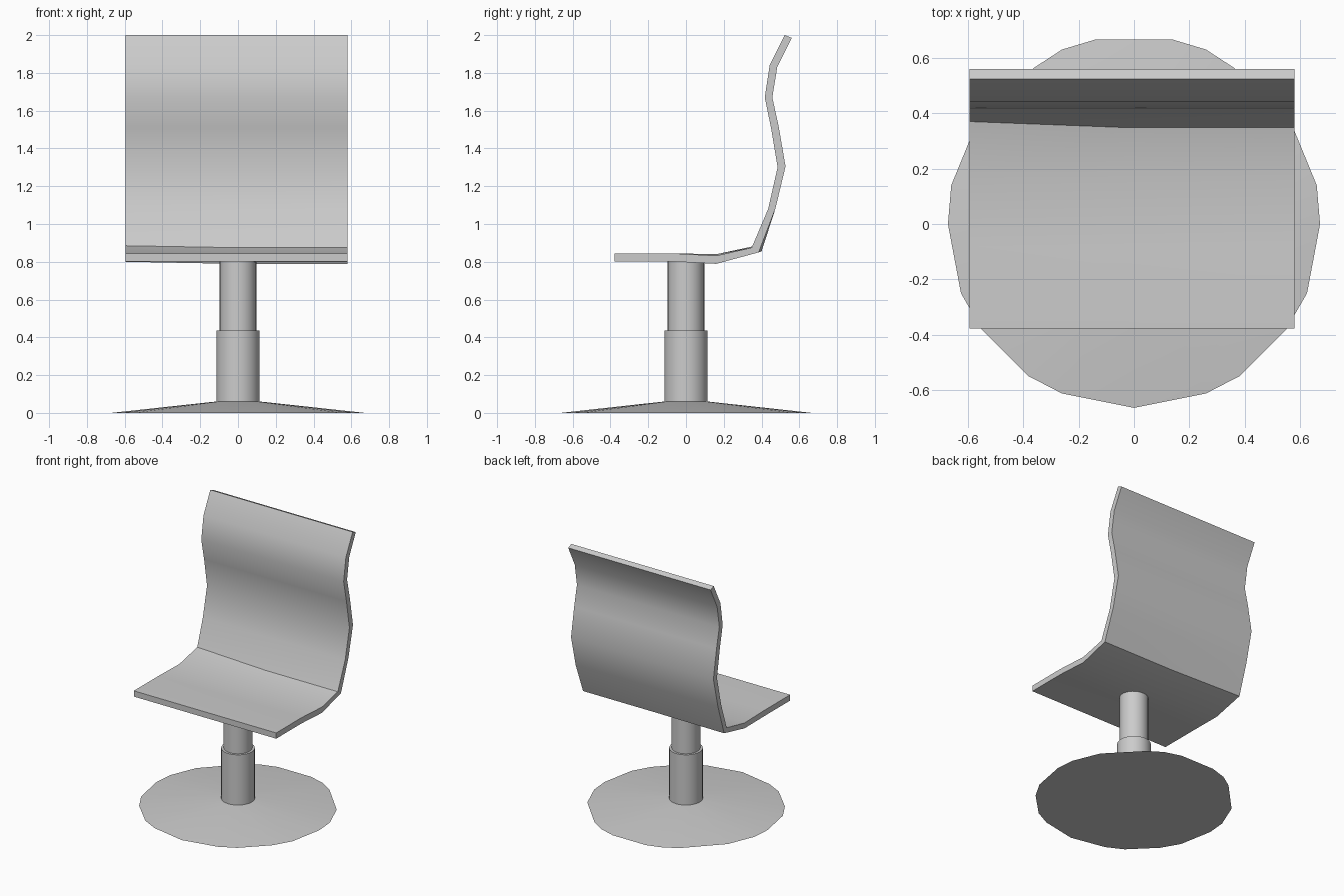
import bpy, bmesh, math

if "Cube" in bpy.data.objects:
    bpy.data.objects.remove(bpy.data.objects["Cube"])


def finish(bm, name, angle):
    bmesh.ops.recalc_face_normals(bm, faces=bm.faces)
    mesh = bpy.data.meshes.new(name)
    bm.to_mesh(mesh)
    bm.free()
    ob = bpy.data.objects.new(name, mesh)
    bpy.context.collection.objects.link(ob)
    bpy.ops.object.select_all(action='DESELECT')
    ob.select_set(True)
    bpy.context.view_layer.objects.active = ob
    bpy.ops.object.shade_smooth_by_angle(angle=math.radians(angle))
    return ob


def loft(name, rings, angle):
    """Bridge equal-length closed rings and cap both ends."""
    bm = bmesh.new()
    loops = [[bm.verts.new(p) for p in ring] for ring in rings]
    n = len(loops[0])
    for a, b in zip(loops, loops[1:]):
        for i in range(n):
            j = (i + 1) % n
            bm.faces.new((a[i], a[j], b[j], b[i]))
    bm.faces.new(loops[0])
    bm.faces.new(loops[-1])
    return finish(bm, name, angle)


def column(name, radius, z0, z1):
    ring = [(radius * math.cos(i * math.tau / 32), radius * math.sin(i * math.tau / 32))
            for i in range(32)]
    return loft(name, [[(x, y, z) for x, y in ring] for z in (z0, z1)], 30)


# Shallow conical foot with an uneven faceted outline, mirrored across x
half = [(0.26, -0.612), (0.38, -0.55), (0.55, -0.38), (0.625, -0.25), (0.672, 0.0),
        (0.66, 0.14), (0.58, 0.335), (0.36, 0.565), (0.26, 0.63), (0.137, 0.667)]
outline = [(0, -0.664)] + half + [(-x, y) for x, y in reversed(half)]
foot_rings = []
for scale_to, z in ((None, 0.0), (0.1, 0.062)):
    ring = []
    for x, y in outline:
        k = 1 if scale_to is None else scale_to / math.hypot(x, y)
        ring.append((x * k, y * k, z))
    foot_rings.append(ring)
loft("base_foot", foot_rings, 30)

# Telescopic pedestal
column("pedestal_sleeve", 0.114, 0.04, 0.435)
column("pedestal_post", 0.097, 0.4, 0.81)

# Curved one-piece seat shell: inner and outer side profiles (y, z)
inner = [(-0.378, 0.845), (-0.08, 0.845), (0.16, 0.832), (0.348, 0.875), (0.435, 1.08),
         (0.485, 1.30), (0.45, 1.51), (0.417, 1.67), (0.443, 1.84), (0.523, 2.0)]
outer = [(-0.378, 0.802), (-0.08, 0.802), (0.16, 0.789), (0.385, 0.85), (0.473, 1.08),
         (0.527, 1.305), (0.49, 1.52), (0.457, 1.67), (0.483, 1.83), (0.56, 1.985)]
# The left end bends slightly higher and further back at the crease
inner_left, outer_left = inner[:], outer[:]
inner_left[2:4] = [(0.16, 0.84), (0.37, 0.885)]
outer_left[2:4] = [(0.16, 0.80), (0.40, 0.855)]
sections = [(-0.595, inner_left, outer_left), (-0.02, inner, outer), (0.58, inner, outer)]
loft("seat_shell", [[(x, y, z) for y, z in a + b[::-1]] for x, a, b in sections], 40)
